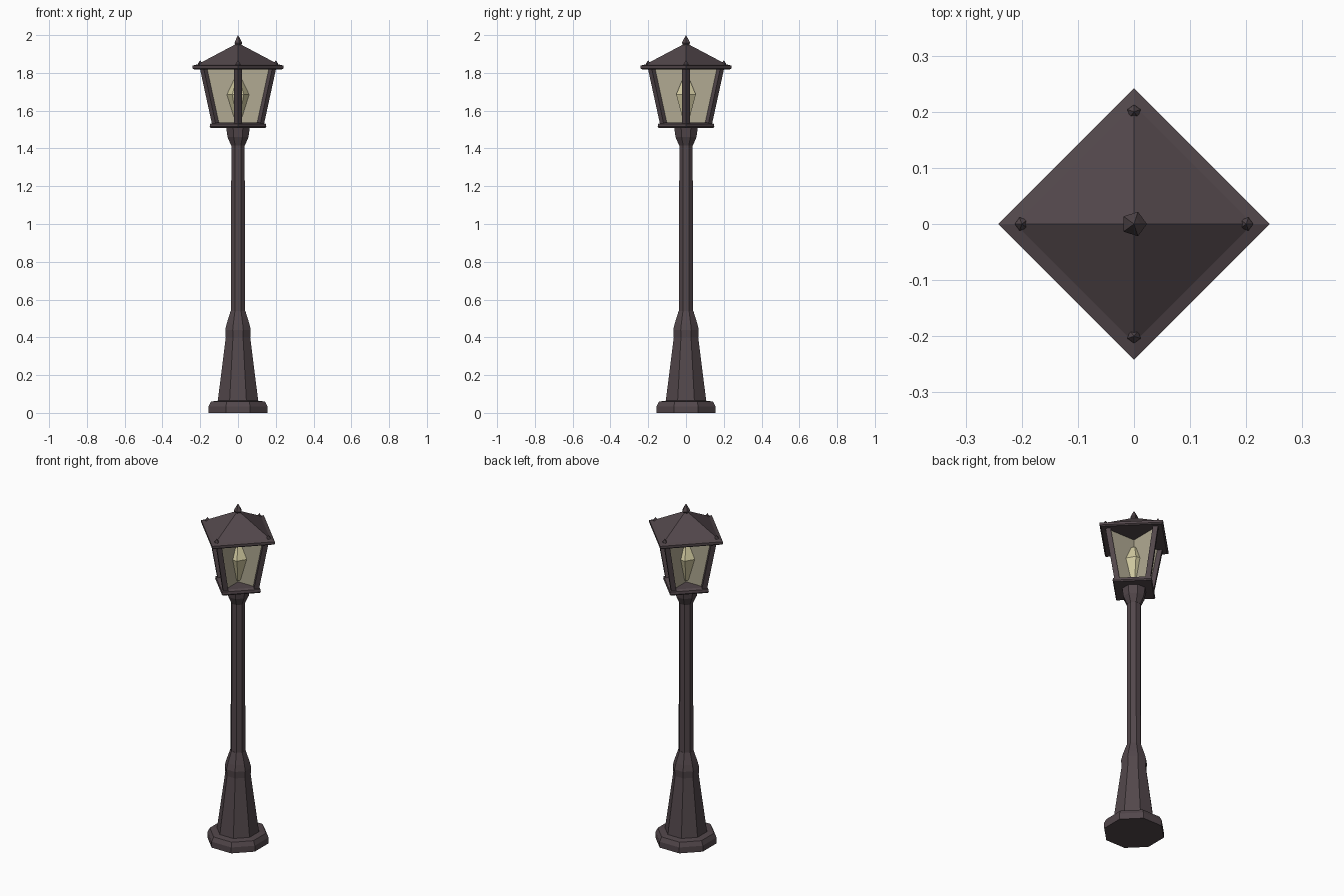
import bpy, bmesh, math

if "Cube" in bpy.data.objects:
    bpy.data.objects.remove(bpy.data.objects["Cube"])


def mat(name, rgb):
    m = bpy.data.materials.new(name)
    m.diffuse_color = (*rgb, 1)
    m.use_nodes = True
    m.node_tree.nodes["Principled BSDF"].inputs["Base Color"].default_value = m.diffuse_color
    return m


IRON = mat("dark iron", (0.085, 0.063, 0.070))
GLASS = mat("tan glass", (0.44, 0.40, 0.29))
LIGHT = mat("pale yellow light", (0.65, 0.60, 0.36))


def finish(name, bm, material):
    bmesh.ops.recalc_face_normals(bm, faces=bm.faces)
    me = bpy.data.meshes.new(name)
    bm.to_mesh(me)
    bm.free()
    me.materials.append(material)
    ob = bpy.data.objects.new(name, me)
    bpy.context.collection.objects.link(ob)
    return ob


def lathe(name, profile, sides, material, phase=0.0, centre=(0, 0)):
    """Faceted turned shape from (radius, z) pairs, closed at both ends."""
    bm = bmesh.new()
    rings = []
    for r, z in profile:
        rings.append([bm.verts.new((centre[0] + r * math.cos(phase + math.tau * i / sides),
                                    centre[1] + r * math.sin(phase + math.tau * i / sides), z))
                      for i in range(sides)])
    for a, b in zip(rings, rings[1:]):
        for i in range(sides):
            j = (i + 1) % sides
            bm.faces.new((a[i], a[j], b[j], b[i]))
    bm.faces.new(rings[0][::-1])
    bm.faces.new(rings[-1])
    bmesh.ops.remove_doubles(bm, verts=bm.verts, dist=1e-5)
    return finish(name, bm, material)


def loft(name, bottom, top, material):
    """Solid between two matching outlines."""
    bm = bmesh.new()
    a = [bm.verts.new(p) for p in bottom]
    b = [bm.verts.new(p) for p in top]
    n = len(a)
    bm.faces.new(a[::-1])
    bm.faces.new(b)
    for i in range(n):
        bm.faces.new((a[i], a[(i + 1) % n], b[(i + 1) % n], b[i]))
    return finish(name, bm, material)


EIGHTH = math.pi / 8

# Octagonal foot, flared base, ring, pole and collar
lathe("foot", [(0.168, 0), (0.168, 0.035), (0.155, 0.06), (0.11, 0.065)], 8, IRON, EIGHTH)
lathe("base", [(0.117, 0.055), (0.07, 0.40), (0.073, 0.44), (0.064, 0.475), (0.042, 0.54)],
      8, IRON, EIGHTH)
lathe("pole", [(0.041, 0.45), (0.038, 1.46)], 8, IRON, EIGHTH)
lathe("collar", [(0.039, 1.415), (0.06, 1.46), (0.068, 1.515)], 8, IRON, EIGHTH)

# Lantern floor: square, corners on the axes
lathe("lantern_floor", [(0.143, 1.508), (0.15, 1.515), (0.147, 1.53), (0.128, 1.537)], 4, IRON)

# Leaning corner posts and corner knobs on the roof
for k in range(4):
    c, s = math.cos(k * math.pi / 2), math.sin(k * math.pi / 2)

    def diamond(r, z, h=0.02):
        return [(r * c + dx, r * s + dy, z) for dx, dy in ((h, 0), (0, h), (-h, 0), (0, -h))]

    loft(f"corner_post_{k + 1}", diamond(0.118, 1.53), diamond(0.182, 1.825), IRON)
    lathe(f"corner_knob_{k + 1}", [(0.014, 1.835), (0.012, 1.85), (0, 1.867)], 5, IRON,
          k * math.pi / 2, (0.2 * c, 0.2 * s))

# Crossed glass panels along both diagonals
T = 0.002
for name, swap in (("glass_panel_x", False), ("glass_panel_y", True)):
    def outline(w, z):
        pts = [(-w, -T), (w, -T), (w, T), (-w, T)]
        return [(y, x, z) if swap else (x, y, z) for x, y in pts]
    loft(name, outline(0.118, 1.535), outline(0.182, 1.822), GLASS)

# Lamp bulb
lathe("bulb", [(0.018, 1.55), (0.06, 1.685), (0.022, 1.765), (0, 1.77)], 6, LIGHT)

# Pyramid roof with eaves, and finial
lathe("roof", [(0.232, 1.818), (0.242, 1.824), (0.242, 1.838), (0.212, 1.846), (0.012, 1.952)], 4, IRON)
lathe("finial", [(0.01, 1.94), (0.023, 1.958), (0.012, 1.98), (0, 2.0)], 5, IRON)
